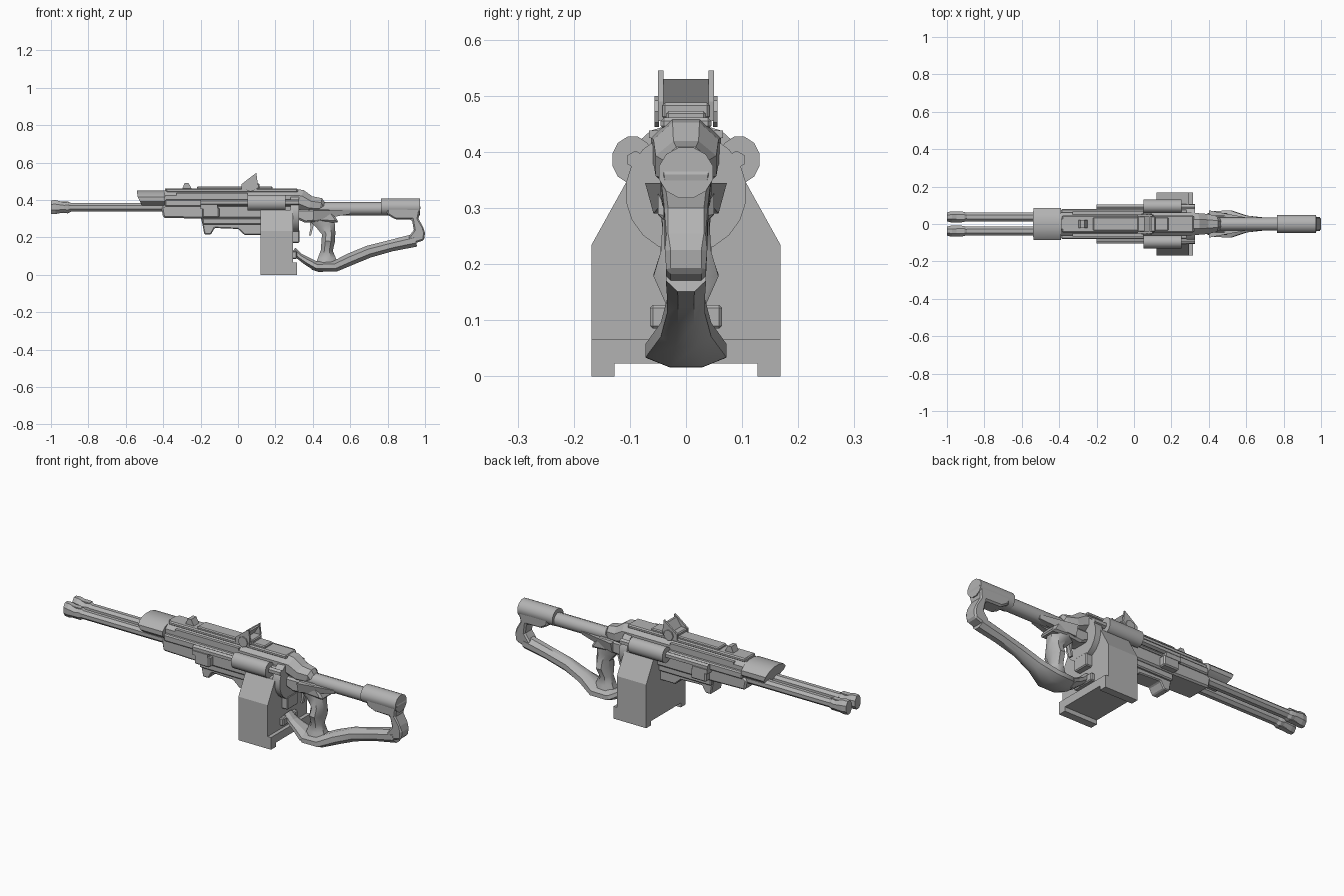
import bpy, bmesh, math
from mathutils import Vector

if "Cube" in bpy.data.objects:
    bpy.data.objects.remove(bpy.data.objects["Cube"])

# Dark grey finish for every part
steel = bpy.data.materials.new("dark_grey")
steel.diffuse_color = (.45, .45, .45, 1)
steel.use_nodes = True
steel.node_tree.nodes["Principled BSDF"].inputs["Base Color"].default_value = steel.diffuse_color


def finish(name, bm, bevel=0, smooth=False):
    bmesh.ops.recalc_face_normals(bm, faces=bm.faces)
    me = bpy.data.meshes.new(name)
    bm.to_mesh(me)
    bm.free()
    me.materials.append(steel)
    ob = bpy.data.objects.new(name, me)
    bpy.context.collection.objects.link(ob)
    if bevel:
        m = ob.modifiers.new("bevel", 'BEVEL')
        m.width, m.segments, m.limit_method = bevel, 1, 'ANGLE'
        m.angle_limit = math.radians(50)
    if smooth:
        bpy.ops.object.select_all(action='DESELECT')
        ob.select_set(True)
        bpy.context.view_layer.objects.active = ob
        bpy.ops.object.shade_smooth_by_angle(angle=math.radians(40))
    return ob


def prism(name, pts, a, b, axis='y', bevel=0):
    """Extrude an xz profile along y, or a yz profile along x."""
    bm = bmesh.new()
    at = (lambda p, t: (p[0], t, p[1])) if axis == 'y' else (lambda p, t: (t, p[0], p[1]))
    f = bm.faces.new([bm.verts.new(at(p, a)) for p in pts])
    r = bmesh.ops.extrude_face_region(bm, geom=[f])
    d = Vector((0, b - a, 0)) if axis == 'y' else Vector((b - a, 0, 0))
    bmesh.ops.translate(bm, verts=[v for v in r['geom'] if isinstance(v, bmesh.types.BMVert)], vec=d)
    # keep both caps on the solid
    if not any(all(v in f.verts for v in g.verts) for g in bm.faces if len(g.verts) == len(pts)):
        bm.faces.new(list(f.verts))
    return finish(name, bm, bevel)


def box(name, x, y, z, bevel=0):
    return prism(name, [(x[0], z[0]), (x[1], z[0]), (x[1], z[1]), (x[0], z[1])], *y, bevel=bevel)


def tube(name, stations, y=0, n=8, smooth=False):
    """Loft n-sided rings along an xz path; station = x, z, half height, half width."""
    bm = bmesh.new()
    c = [Vector((s[0], s[1])) for s in stations]
    rings, k = [], 1 / math.cos(math.pi / n)
    for i, (x, z, h, w) in enumerate(stations):
        t = (c[min(i + 1, len(c) - 1)] - c[max(i - 1, 0)]).normalized()
        ring = []
        for j in range(n):
            a = 2 * math.pi * (j + .5) / n
            u, v = math.sin(a) * h * k, math.cos(a) * w * k
            ring.append(bm.verts.new((x - t.y * u, y + v, z + t.x * u)))
        rings.append(ring)
    for p, q in zip(rings, rings[1:]):
        for j in range(n):
            bm.faces.new((p[j], p[(j + 1) % n], q[(j + 1) % n], q[j]))
    bm.faces.new(rings[0])
    bm.faces.new(rings[-1])
    return finish(name, bm, 0, smooth)


# Twin barrels with flared muzzle brakes, and paired side parts
for s, side in ((-1, "near"), (1, "far")):
    y = 0.038 * s
    tube("barrel_" + side, [(-.92, .36, .023, .024), (-.35, .36, .023, .024)], y)
    tube("muzzle_" + side, [(-1, .362, .036, .024), (-.975, .362, .037, .03), (-.93, .36, .027, .03),
                            (-.91, .36, .032, .027), (-.89, .36, .022, .021)], y)
    box("muzzle_block_" + side, (-.965, -.905), (y - .014, y + .014), (.33, .392))
    tube("side_canister_" + side, [(.05, .386, .041, .036), (.255, .386, .041, .036)], .095 * s, 12, True)
    tube("canister_rod_" + side, [(-.2, .386, .014, .014), (.325, .386, .014, .014)], .09 * s, 6)
    box("side_rail_" + side, (-.39, .32), sorted((.05 * s, .08 * s)), (.365, .403), .006)
    box("side_strip_" + side, (-.33, .05), sorted((.05 * s, .066 * s)), (.425, .438))
    box("forward_lug_" + side, (-.19, -.1), sorted((.04 * s, .103 * s)), (.305, .36), .006)
    box("lug_bracket_" + side, (-.2, -.11), sorted((.06 * s, .105 * s)), (.352, .375))
    # Rear sight ears and hinge discs
    prism("rear_sight_ear_" + side, [(.02, .455), (.1, .455), (.105, .49), (.098, .545), (.045, .505), (.02, .485)],
          .04 * s, .05 * s)
    prism("sight_hinge_" + side, [(.067 + .028 * math.cos(i * math.pi / 4), .472 + .028 * math.sin(i * math.pi / 4))
                                  for i in range(8)], .048 * s, .056 * s)
    # Cheek plates tapering into the stock tube
    bm = bmesh.new()
    bmesh.ops.create_cube(bm, size=1)
    for v in bm.verts:
        rear, top, out = v.co.x > 0, v.co.z > 0, v.co.y * s > 0
        width = (.035 if rear else .073) if top else (.03 if rear else .058)
        v.co = (.6 if rear else .4, s * (width if out else .01),
                .345 if top else (.325 if rear else .29))
    finish("grip_cheek_" + side, bm)

# Rounded barrel shroud with a slanted mouth
shroud = tube("barrel_shroud", [(-.54, .405, .045, .086), (-.39, .405, .045, .086)], 0, 12, True)
for v in shroud.data.vertices:
    if v.co.x < -.5:
        v.co.x += max(0, .425 - v.co.z) * .5
# Receiver and its tapered tail
tube("receiver", [(-.39, .4, .06, .062), (.3, .4, .06, .062), (.335, .4, .055, .058),
                  (.385, .375, .046, .054), (.44, .37, .04, .042), (.445, .36, .03, .035)])
prism("barrel_cradle", [(-.41, .36), (-.4, .305), (-.2, .3), (.3, .3), (.3, .38), (-.38, .38)], -.07, .07, bevel=.008)
prism("under_frame", [(-.2, .31), (-.19, .27), (-.18, .215), (-.145, .215), (-.125, .25), (0, .245),
                      (.035, .213), (.32, .213), (.32, .31)], -.045, .045, bevel=.005)
box("under_frame_plate", (-.19, .15), (-.06, .06), (.268, .305), .006)
# Top rail and sights
box("top_cover", (-.385, .32), (-.045, .045), (.44, .461), .006)
box("top_rail", (-.22, .185), (-.036, .036), (.455, .473), .005)
prism("front_sight", [(-.3, .455), (-.285, .492), (-.265, .492), (-.245, .455)], -.022, .022)
prism("rear_sight_plate", [(.04, .465), (.055, .465), (.097, .53), (.085, .53)], -.042, .042)
box("rear_sight_base", (.02, .115), (-.042, .042), (.458, .488), .005)

# Wide magazine box with a notched bottom and a rear ledge
half = [(.127, 0), (.168, 0), (.168, .235), (.106, .347)]
prism("magazine", [(-.127, .023), (.127, .023)] + half + [(-p[0], p[1]) for p in half[::-1]], .12, .295, 'x')
prism("magazine_ledge", [(-.127, .023), (.127, .023), (.127, 0), (.168, 0), (.168, .066),
                         (-.168, .066), (-.168, 0), (-.127, 0)], .29, .315, 'x')
tube("rear_drum_plate", [(.28, .328, .107, .107), (.325, .328, .107, .107)], 0, 20, True)
box("magazine_catch", (.29, .328), (-.045, .045), (.17, .24), .005)
box("latch_block", (.285, .315), (-.064, .064), (.085, .127), .005)

# Pistol grip, trigger and guard
prism("grip_frame", [(.31, .35), (.31, .3), (.36, .278), (.43, .285), (.54, .278), (.52, .31), (.49, .35)],
      -.05, .05, bevel=.01)
tube("pistol_grip", [(.45, .31, .068, .045), (.47, .265, .05, .042), (.485, .22, .036, .045),
                     (.482, .18, .036, .058), (.475, .13, .032, .036), (.475, .09, .048, .04),
                     (.475, .045, .065, .05)], smooth=True)
prism("trigger", [(.385, .29), (.41, .29), (.4, .25), (.39, .21), (.38, .21), (.387, .25)], -.01, .01)
tube("trigger_guard", [(.295, .13, .02, .03), (.33, .098, .018, .035), (.37, .072, .022, .045),
                       (.42, .045, .025, .065)])
# Skeleton stock: lower strut, tube and butt
tube("lower_strut", [(.395, .048, .02, .04), (.43, .044, .028, .07), (.52, .046, .03, .072), (.6, .083, .033, .045),
                     (.7, .124, .033, .034), (.82, .156, .031, .034), (.95, .185, .035, .036)], smooth=True)
tube("stock_tube", [(.4, .353, .034, .034), (.79, .353, .034, .034)], 0, 10, True)
tube("butt_sleeve", [(.765, .363, .045, .048), (.974, .363, .045, .048)], 0, 12, True)
butt = prism("stock_butt", [(.79, .375), (.97, .375), (.976, .36), (.965, .3), (.99, .255), (1, .225), (.995, .185),
                            (.92, .16), (.91, .2), (.94, .24), (.93, .295), (.84, .297), (.8, .32)],
             -.047, .047, bevel=.008)
for v in butt.data.vertices:
    v.co.y *= 1 if v.co.z > .31 else (.85 if v.co.z > .24 else .75)
